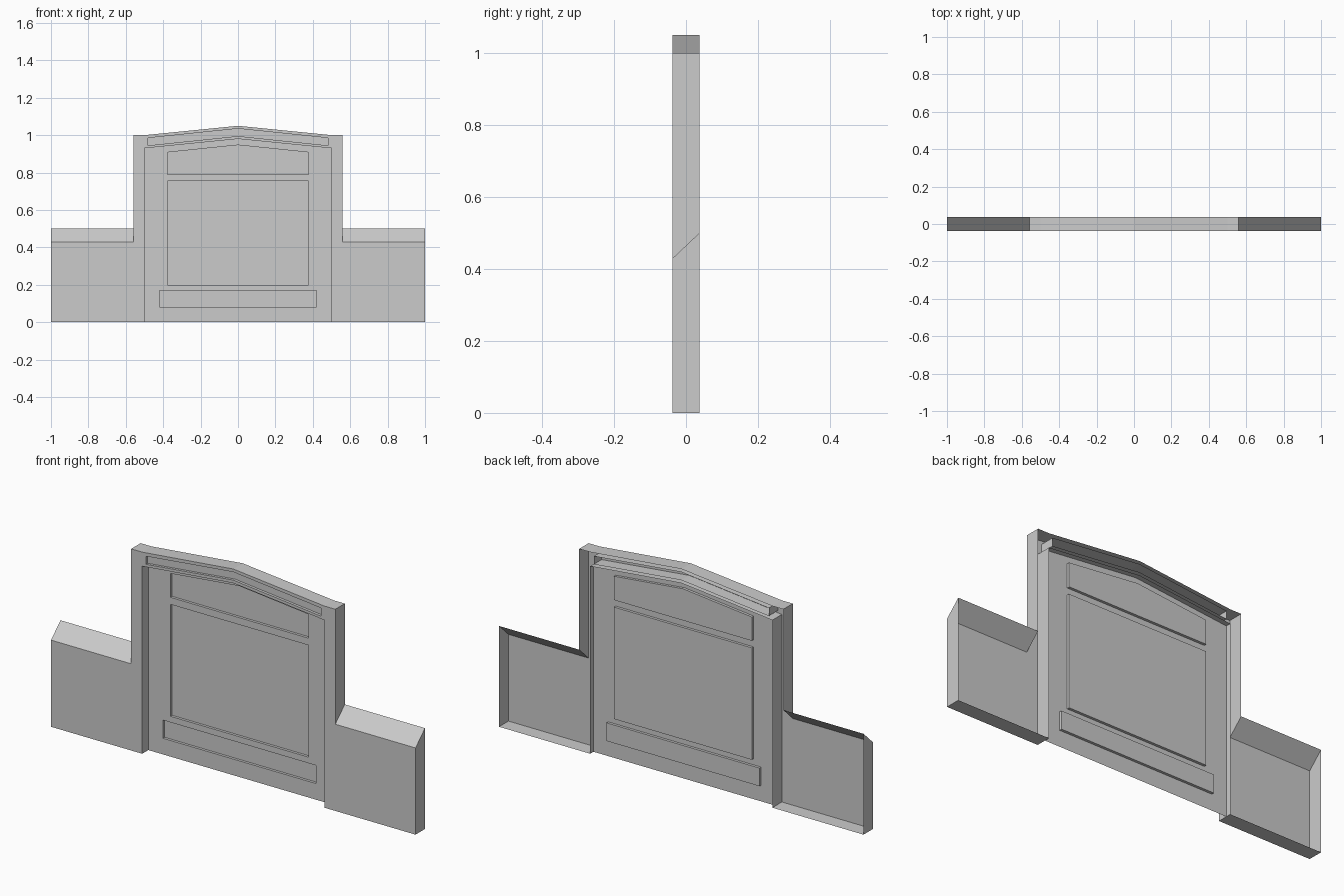
import bpy, bmesh

cube = bpy.data.objects.get("Cube")
if cube:
    bpy.data.objects.remove(cube, do_unlink=True)

FRONT, BACK = -0.037, 0.037
PANEL = 0.011      # depth of the recessed centre panel
INSET = 0.013      # depth of every sunken field
WING_FRONT, WING_BACK = 0.43, 0.5

grey = bpy.data.materials.new("plain grey")
grey.use_nodes = True
grey.diffuse_color = (0.6, 0.6, 0.6, 1)
grey.node_tree.nodes["Principled BSDF"].inputs["Base Color"].default_value = (0.6, 0.6, 0.6, 1)


def finish(name, bm):
    mesh = bpy.data.meshes.new(name)
    bm.to_mesh(mesh)
    bm.free()
    mesh.materials.append(grey)
    bpy.context.collection.objects.link(bpy.data.objects.new(name, mesh))


def mirrored(half):
    """Close a right-half outline, listed upwards, into a full loop."""
    return half + [(-x, z) for x, z in reversed(half) if x > 0]


def plate(name, outline, y, holes=()):
    """Flat sheet facing the front, with optional openings."""
    bm = bmesh.new()
    for loop in (outline, *holes):
        verts = [bm.verts.new((x, y, z)) for x, z in loop]
        for i, v in enumerate(verts):
            bm.edges.new((verts[i - 1], v))
    bmesh.ops.triangle_fill(bm, use_beauty=True, edges=bm.edges[:], normal=(0, -1, 0))
    bm.normal_update()
    for f in bm.faces:
        if f.normal.y > 0:
            f.normal_flip()
    bmesh.ops.dissolve_limit(bm, angle_limit=0.01, verts=bm.verts[:], edges=bm.edges[:])
    finish(name, bm)


def walls(name, front, back, y0, y1, inward=False):
    """Band of side faces joining a front loop to a back loop."""
    bm = bmesh.new()
    a = [bm.verts.new((x, y0, z)) for x, z in front]
    b = [bm.verts.new((x, y1, z)) for x, z in back]
    for i in range(len(a)):
        f = bm.faces.new((a[i - 1], b[i - 1], b[i], a[i]))
        if inward:
            f.normal_flip()
    finish(name, bm)


# Outlines
opening = mirrored([(0.5, 0), (0.5, 0.93), (0, 0.98)])
slot = mirrored([(0.48, 0.945), (0.48, 0.985), (0, 1.035), ])
slot.append((-0.48, 0.945)) if slot[-1] != (-0.48, 0.945) else None
slot.append((0, 0.995))
top_field = mirrored([(0.378, 0.79), (0.378, 0.908), (0, 0.947)])
main_field = mirrored([(0.378, 0.2), (0.378, 0.755)])
base_field = mirrored([(0.42, 0.08), (0.42, 0.17)])


def body(wing_z):
    return mirrored([(0, 0.98), (0.5, 0.93), (0.5, 0), (1, 0), (1, wing_z),
                     (0.56, wing_z), (0.56, 1), (0.5, 1), (0, 1.05)])


def body_loop(wing_z):
    # Opening edge on the left half runs back to the arch point
    return body(wing_z)


# Surround with wings, open at the back
plate("front_surround", body_loop(WING_FRONT), FRONT, [slot])
walls("surround_edges", body_loop(WING_FRONT), body_loop(WING_BACK), FRONT, BACK)

# Slot under the gable
walls("gable_slot_edges", slot, slot, FRONT, BACK, inward=True)
plate("gable_slot_panel", slot, FRONT + INSET)

# Recessed centre panel with three sunken fields
fields = {"top_field": top_field, "main_field": main_field, "base_field": base_field}
plate("centre_panel", opening, PANEL, list(fields.values()))
for name, loop in fields.items():
    walls(name + "_edges", loop, loop, PANEL, PANEL + INSET, inward=True)
    plate(name, loop, PANEL + INSET)
